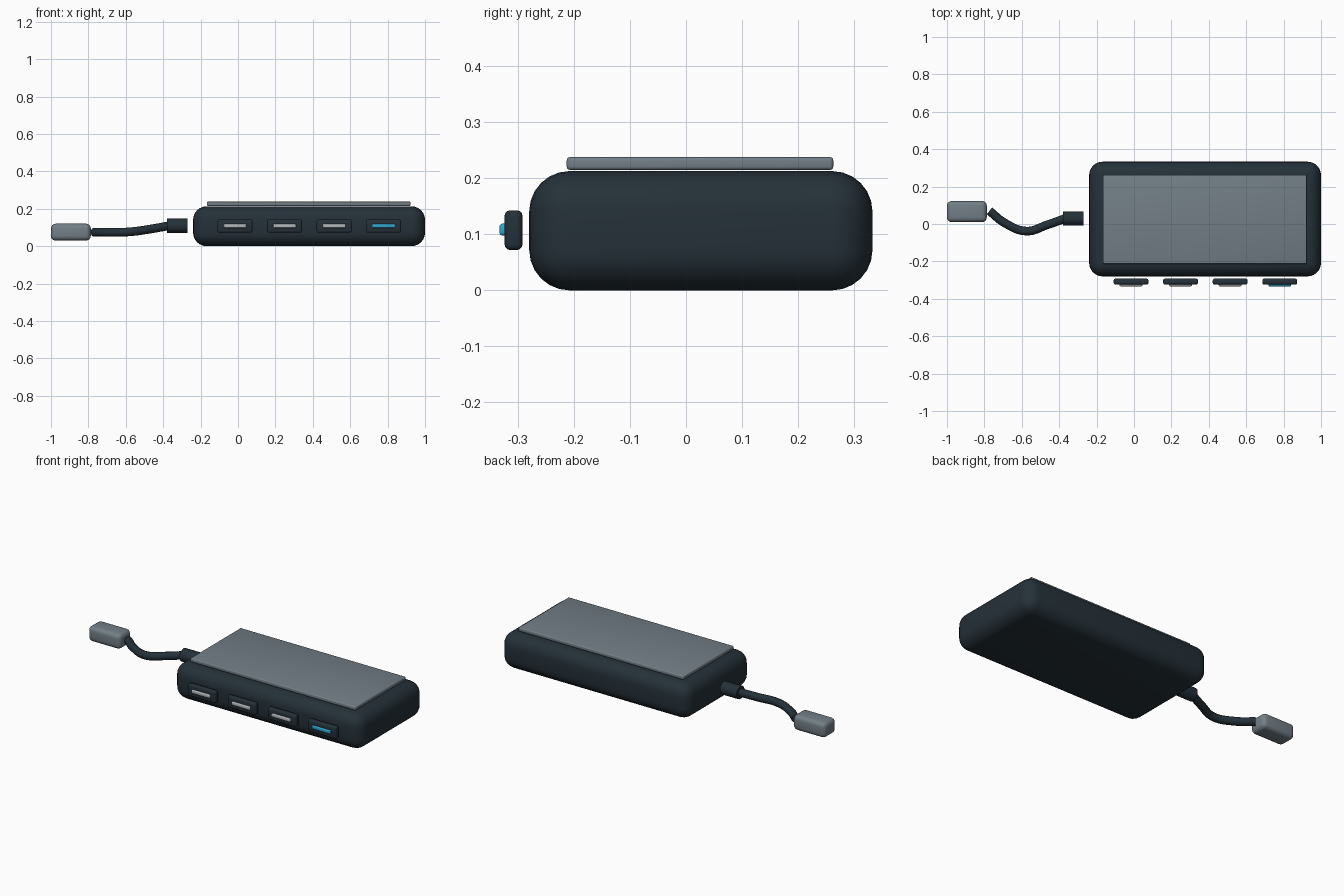
import bpy
import math
from mathutils import Vector

default = bpy.data.objects.get("Cube")
if default:
    bpy.data.objects.remove(default)


def material(name, rgb, metallic=0.0):
    mat = bpy.data.materials.new(name)
    mat.use_nodes = True
    mat.diffuse_color = (*rgb, 1)
    shader = mat.node_tree.nodes["Principled BSDF"]
    shader.inputs["Base Color"].default_value = (*rgb, 1)
    shader.inputs["Roughness"].default_value = 0.5
    return mat


dark = material("dark slate", (0.018, 0.030, 0.040))
grey = material("metal grey", (0.17, 0.21, 0.24))
silver = material("light silver", (0.45, 0.48, 0.50))
blue = material("port blue", (0.03, 0.38, 0.62))


def finish(obj, name, mat):
    obj.name = name
    obj.data.materials.append(mat)
    bpy.ops.object.shade_smooth_by_angle(angle=math.radians(40))
    return obj


def rounded_box(name, low, high, radius, segments, mat):
    """Box spanning two corners, with all edges rounded."""
    low, high = Vector(low), Vector(high)
    bpy.ops.mesh.primitive_cube_add(size=1, location=(low + high) / 2)
    obj = bpy.context.object
    obj.scale = high - low
    bpy.ops.object.transform_apply(location=False, rotation=False, scale=True)
    bevel = obj.modifiers.new("rounding", "BEVEL")
    bevel.width = radius
    bevel.segments = segments
    bpy.ops.object.modifier_apply(modifier=bevel.name)
    return finish(obj, name, mat)


# Housing and raised top plate
rounded_box("housing", (-0.24, -0.28, 0), (1, 0.333, 0.213), 0.072, 6, dark)
rounded_box("top_plate", (-0.167, -0.213, 0.215), (0.923, 0.263, 0.238), 0.006, 3, grey)

# Row of ports along the front, the last one blue
for i in range(4):
    x = -0.016 + i * 0.265
    rounded_box(f"port_frame_{i + 1}", (x - 0.093, -0.324, 0.072),
                (x + 0.093, -0.292, 0.143), 0.01, 3, dark)
    rounded_box(f"port_tongue_{i + 1}", (x - 0.061, -0.333, 0.098),
                (x + 0.061, -0.312, 0.119), 0.005, 3, blue if i == 3 else silver)

# Strain relief collar beside the housing
bpy.ops.mesh.primitive_cylinder_add(vertices=24, radius=0.038, depth=0.11,
                                    location=(-0.325, 0.029, 0.109),
                                    rotation=(0, math.pi / 2, 0))
finish(bpy.context.object, "strain_relief", dark)

# Bent cable swept along a smooth path
path = [(-0.773, 0.07, 0.074), (-0.69, 0.005, 0.074), (-0.575, -0.038, 0.077),
        (-0.465, -0.005, 0.092), (-0.37, 0.029, 0.109)]
curve = bpy.data.curves.new("cable", "CURVE")
curve.dimensions = "3D"
curve.bevel_depth = 0.023
curve.bevel_resolution = 4
curve.use_fill_caps = True
curve.resolution_u = 8
spline = curve.splines.new("BEZIER")
spline.bezier_points.add(len(path) - 1)
for point, co in zip(spline.bezier_points, path):
    point.co = co
    point.handle_left_type = point.handle_right_type = "AUTO"
cable = bpy.data.objects.new("cable", curve)
bpy.context.collection.objects.link(cable)
bpy.ops.object.select_all(action="DESELECT")
cable.select_set(True)
bpy.context.view_layer.objects.active = cable
bpy.ops.object.convert(target="MESH")
finish(bpy.context.object, "cable", dark)

# Plug on the free end of the cable
rounded_box("plug", (-1, 0.01, 0.03), (-0.787, 0.123, 0.12), 0.025, 4, grey)
